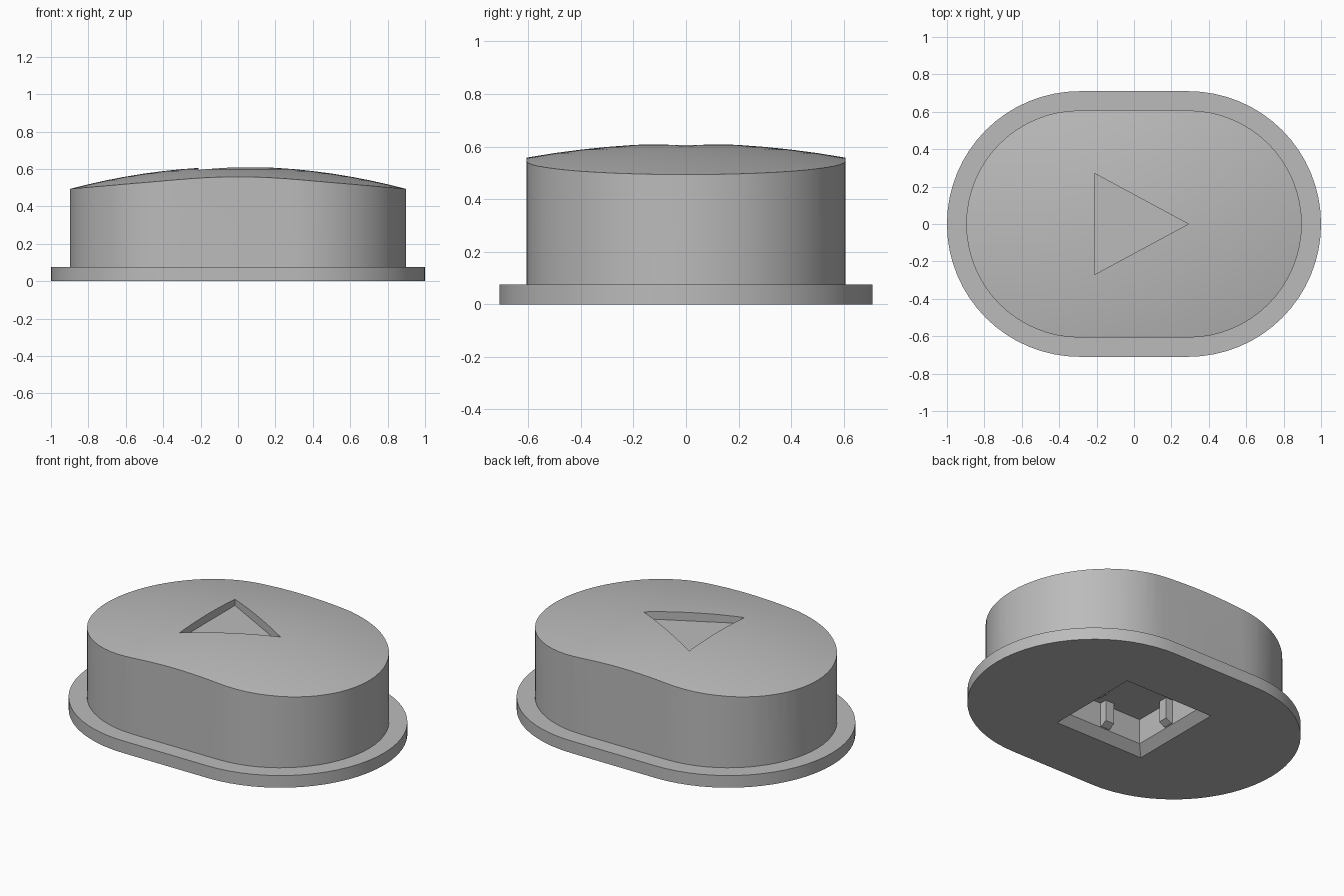
import bpy, bmesh, math

cube = bpy.data.objects.get("Cube")
if cube:
    bpy.data.objects.remove(cube, do_unlink=True)

grey = bpy.data.materials.new("plain grey")
grey.use_nodes = True
COLOUR = (0.5, 0.5, 0.5, 1)
grey.diffuse_color = COLOUR
grey.node_tree.nodes["Principled BSDF"].inputs["Base Color"].default_value = COLOUR


def loft(name, sections):
    """Closed solid through matching rings of 3D points, bottom to top."""
    bm = bmesh.new()
    rings = [[bm.verts.new(p) for p in s] for s in sections]
    n = len(rings[0])
    bm.faces.new(rings[0][::-1])
    bm.faces.new(rings[-1])
    for a, b in zip(rings, rings[1:]):
        for i in range(n):
            j = (i + 1) % n
            bm.faces.new((a[i], a[j], b[j], b[i]))
    bmesh.ops.recalc_face_normals(bm, faces=bm.faces)
    mesh = bpy.data.meshes.new(name)
    bm.to_mesh(mesh)
    bm.free()
    mesh.materials.append(grey)
    obj = bpy.data.objects.new(name, mesh)
    bpy.context.collection.objects.link(obj)
    return obj


def stadium(radius, z, centre=0.29, steps=32):
    pts = []
    for side in (1, -1):
        for i in range(steps + 1):
            a = math.pi * i / steps - side * math.pi / 2
            pts.append((side * centre + radius * math.cos(a), radius * math.sin(a), z))
    return pts


def square(half, z, width=None):
    w = half if width is None else width
    return [(-half, -w, z), (half, -w, z), (half, w, z), (-half, w, z)]


def circle(r, z, n=96):
    return [(r * math.cos(math.tau * i / n), r * math.sin(math.tau * i / n), z) for i in range(n)]


def boolean(target, other, operation):
    mod = target.modifiers.new(operation.lower(), "BOOLEAN")
    mod.object, mod.operation, mod.solver = other, operation, "EXACT"
    bpy.context.view_layer.objects.active = target
    bpy.ops.object.modifier_apply(modifier=mod.name)
    bpy.data.objects.remove(other, do_unlink=True)


# Button body, its top trimmed by a shallow spherical dome
button = loft("button", [stadium(0.607, 0.04), stadium(0.607, 0.8)])
radii = [1.2 - 0.1 * i for i in range(12)] + [0.02]
dome = loft("dome_cutter", [circle(1.2, -0.2)] + [circle(r, 0.612 - r * r / 6.8) for r in radii])
boolean(button, dome, "INTERSECT")

# Base flange
flange = loft("flange", [stadium(0.71, 0), stadium(0.71, 0.075)])
boolean(button, flange, "UNION")

# Triangular arrow recess in the top
arrow = [(-0.21, -0.27), (0.29, 0), (-0.21, 0.27)]
boolean(button, loft("arrow_cutter", [[(x, y, z) for x, y in arrow] for z in (0.557, 0.8)]), "DIFFERENCE")

# Square socket underneath with a chamfered mouth
socket = loft("socket_cutter", [square(0.325, -0.02), square(0.255, 0.05), square(0.255, 0.205)])
boolean(button, socket, "DIFFERENCE")

# Grip ribs, one in the middle of each socket wall
for i in range(4):
    rib = loft("socket_rib_%d" % (i + 1), [square(0.01, 0.055, 0.03), square(0.045, 0.075, 0.03),
                                          square(0.045, 0.215, 0.03)])
    for v in rib.data.vertices:
        v.co.x = max(v.co.x, -0.005)
    angle = i * math.pi / 2
    rib.rotation_euler.z = angle
    rib.location = (-0.255 * math.cos(angle), -0.255 * math.sin(angle), 0)

# Smooth the curved walls and dome, keeping edges crisp
bpy.ops.object.select_all(action="DESELECT")
button.select_set(True)
bpy.context.view_layer.objects.active = button
bpy.ops.object.shade_smooth_by_angle(angle=math.radians(15))
